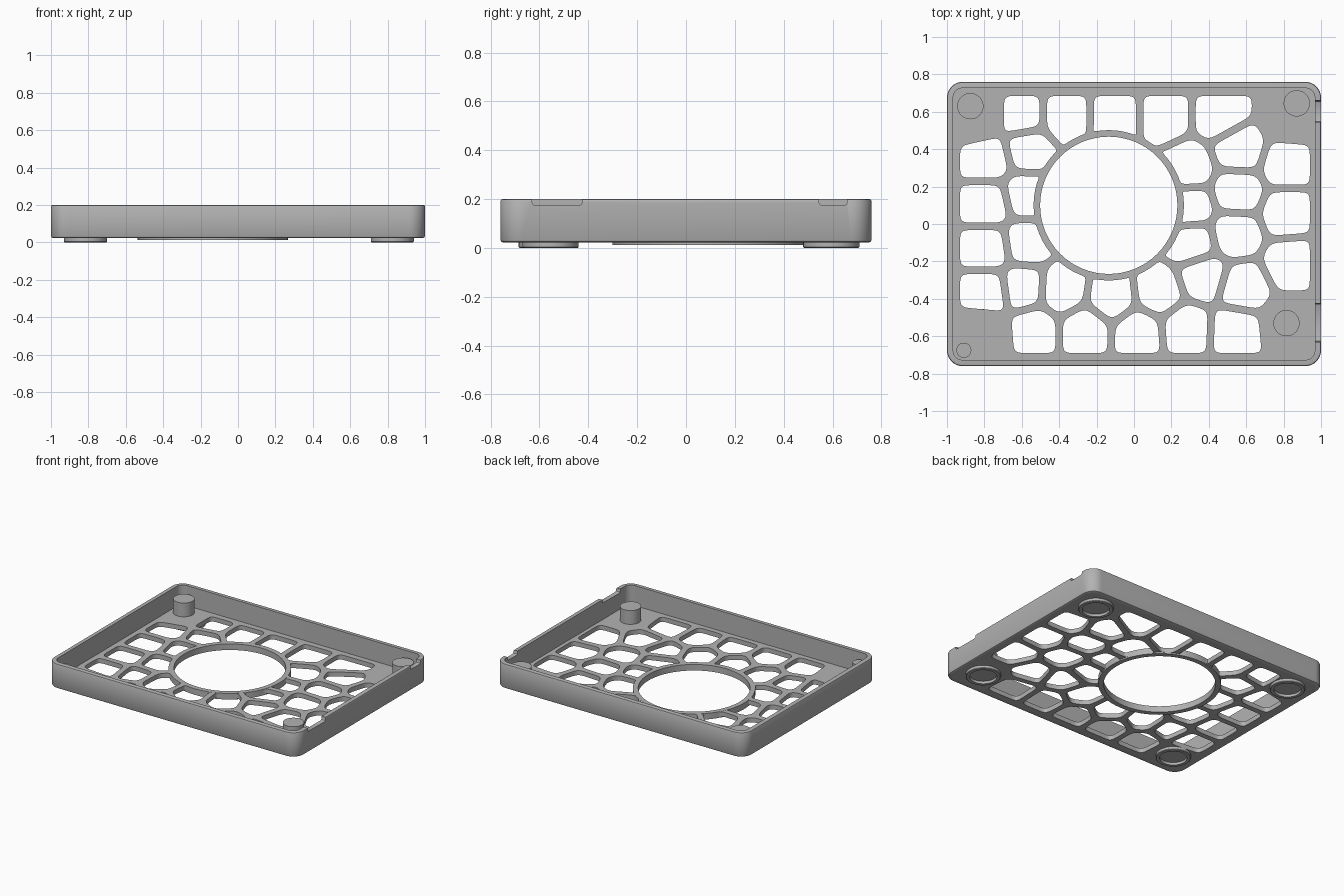
import bpy, bmesh, math
from mathutils import Vector

cube = bpy.data.objects.get("Cube")
if cube:
    bpy.data.objects.remove(cube, do_unlink=True)

grey = bpy.data.materials.new("plain grey")
grey.use_nodes = True
colour = (0.45, 0.45, 0.45, 1)
grey.diffuse_color = colour
grey.node_tree.nodes["Principled BSDF"].inputs["Base Color"].default_value = colour

HALF_X, HALF_Y, CORNER = 1.0, 0.76, 0.085
WALL, BOTTOM, FLOOR_TOP, RIM = 0.033, 0.022, 0.055, 0.2
FAN = Vector((-0.135, 0.1))
FAN_IN, FAN_OUT = 0.367, 0.402
WEB = 0.02  # half the width of the webs between openings


def finish(obj, angle=35):
    obj.data.materials.clear()
    obj.data.materials.append(grey)
    bpy.ops.object.select_all(action="DESELECT")
    obj.select_set(True)
    bpy.context.view_layer.objects.active = obj
    bpy.ops.object.shade_smooth_by_angle(angle=math.radians(angle))
    return obj


def loft(name, rings, closed=True):
    """Skin a list of equal point loops; the last joins the first."""
    bm = bmesh.new()
    loops = [[bm.verts.new(p) for p in ring] for ring in rings]
    n = len(loops[0])
    for a, b in zip(loops, loops[1:] + loops[:1] if closed else loops[1:]):
        for i in range(n):
            j = (i + 1) % n
            bm.faces.new((a[i], a[j], b[j], b[i]))
    if not closed:
        bm.faces.new(loops[0])
        bm.faces.new(loops[-1])
    bmesh.ops.recalc_face_normals(bm, faces=bm.faces)
    mesh = bpy.data.meshes.new(name)
    bm.to_mesh(mesh)
    bm.free()
    obj = bpy.data.objects.new(name, mesh)
    bpy.context.collection.objects.link(obj)
    return obj


def circle(centre, radius, count=64):
    return [Vector((centre[0] + radius * math.cos(math.tau * i / count),
                    centre[1] + radius * math.sin(math.tau * i / count)))
            for i in range(count)]


def lathe(name, centre, profile, closed=True):
    return finish(loft(name, [[(*p, z) for p in circle(centre, r)] for r, z in profile], closed))


def rounded_rect(inset, steps=10):
    r = CORNER - inset
    points = []
    for k, (sx, sy) in enumerate(((1, 1), (-1, 1), (-1, -1), (1, -1))):
        for i in range(steps + 1):
            a = (k + i / steps) * math.pi / 2
            points.append(Vector((sx * (HALF_X - CORNER) + r * math.cos(a),
                                  sy * (HALF_Y - CORNER) + r * math.sin(a))))
    return points


def clip(poly, point, normal):
    """Keep the part of a convex polygon behind a line."""
    out = []
    for a, b in zip(poly, poly[1:] + poly[:1]):
        da, db = (a - point).dot(normal), (b - point).dot(normal)
        if da <= 0:
            out.append(a)
        if da * db < 0:
            out.append(a.lerp(b, da / (da - db)))
    return out


def opening(seed, others):
    """One cell of the mesh floor, fitted round the fan ring and softened."""
    poly = [Vector(p) for p in ((-0.93, -0.69), (0.94, -0.69), (0.94, 0.685), (-0.93, 0.685))]
    for other in others:
        normal = (other - seed).normalized()
        poly = clip(poly, (seed + other) / 2 - normal * WEB, normal)
    inward = (FAN - seed).normalized()
    poly = clip(poly, FAN - inward * FAN_OUT * 0.88, inward)
    points = []
    for a, b in zip(poly, poly[1:] + poly[:1]):
        n = max(1, round((b - a).length / 0.012))
        points += [a.lerp(b, i / n) for i in range(n)]
    for p in points:
        if (p - FAN).length < FAN_OUT:
            p[:] = FAN + (p - FAN).normalized() * FAN_OUT
    for _ in range(10):
        points = [(points[i - 1] + 2 * p + points[(i + 1) % len(points)]) / 4
                  for i, p in enumerate(points)]
    return points


# Tray wall with softened edges
section = [(0.012, BOTTOM), (0.004, BOTTOM + 0.004), (0, BOTTOM + 0.012), (0, RIM - 0.008),
           (0.003, RIM - 0.002), (0.01, RIM), (WALL, RIM), (WALL, BOTTOM)]
wall = loft("tray_wall", [[(*p, z) for p in rounded_rect(inset)] for inset, z in section])

# Two shallow notches in the rim of the +x wall
for y0, y1 in ((-0.63, -0.425), (0.545, 0.66)):
    low, r = RIM - 0.026, 0.012
    shape = [(y0, RIM + 0.05), (y0, low + r), (y0 + r / 3, low + r / 3), (y0 + r, low),
             (y1 - r, low), (y1 - r / 3, low + r / 3), (y1, low + r), (y1, RIM + 0.05)]
    cutter = loft("notch_cutter", [[(x, y, z) for y, z in shape] for x in (0.9, 1.1)], False)
    cutter.hide_render = True
    cut = wall.modifiers.new("notch", "BOOLEAN")
    cut.operation, cut.solver, cut.object = "DIFFERENCE", "EXACT", cutter
    bpy.context.view_layer.objects.active = wall
    bpy.ops.object.modifier_apply(modifier=cut.name)
    bpy.data.objects.remove(cutter, do_unlink=True)
finish(wall)

# Cell centres of the floor mesh; the solid corners come last
cells = [
    (-.6, .58), (-.37, .58), (-.1, .58), (.16, .58), (.46, .58), (.56, .4),
    (-.78, .35), (-.78, .105), (-.78, -.13), (-.78, -.365),
    (-.57, .4), (-.58, .15), (-.58, -.1), (-.6, -.34), (-.38, -.35), (-.12, -.39),
    (.13, -.36), (.37, -.28), (.58, -.34), (.31, -.1), (.3, .09), (.29, .3),
    (.55, .17), (.54, -.05), (.82, .32), (.82, .06), (.84, -.21),
    (-.54, -.57), (-.26, -.57), (.02, -.58), (.28, -.56), (.54, -.57)]
corners = [(-.83, .58), (.84, .58), (-.8, -.59), (.84, -.54)]
seeds = [Vector(c) for c in cells + corners]

# Floor plate: filled outline with every opening left out
outlines = [rounded_rect(WALL), circle(FAN, (FAN_IN + FAN_OUT) / 2, 96)]
outlines += [opening(s, [o for o in seeds if o is not s]) for s in seeds[:len(cells)]]
curve = bpy.data.curves.new("floor_outline", "CURVE")
curve.dimensions, curve.fill_mode = "2D", "BOTH"
curve.extrude = (FLOOR_TOP - BOTTOM) / 2
for points in outlines:
    spline = curve.splines.new("POLY")
    spline.points.add(len(points) - 1)
    for target, p in zip(spline.points, points):
        target.co = (p.x, p.y, 0, 1)
    spline.use_cyclic_u = True
floor = bpy.data.objects.new("mesh_floor", curve)
bpy.context.collection.objects.link(floor)
floor.location.z = (FLOOR_TOP + BOTTOM) / 2
bpy.ops.object.select_all(action="DESELECT")
floor.select_set(True)
bpy.context.view_layer.objects.active = floor
bpy.ops.object.convert(target="MESH")
finish(bpy.context.view_layer.objects.active)

# Ring round the fan opening, standing a little proud underneath
lathe("fan_ring", FAN, [(FAN_IN, 0.012), (FAN_OUT, 0.012),
                        (FAN_OUT, FLOOR_TOP + 0.001), (FAN_IN, FLOOR_TOP + 0.001)])

# Posts inside the tray
for name, centre, radius in (("back_right_post", (-0.875, 0.63), 0.07),
                             ("back_left_post", (0.87, 0.645), 0.07),
                             ("front_left_post", (0.815, -0.53), 0.07),
                             ("front_right_post", (-0.91, -0.675), 0.04)):
    lathe(name, centre, [(radius, FLOOR_TOP - 0.01), (radius, 0.155)], False)

# Round feet with a recessed sole
for name, centre in (("front_right_foot", (-0.815, -0.57)), ("front_left_foot", (0.825, -0.555)),
                     ("back_right_foot", (-0.815, 0.595)), ("back_left_foot", (0.825, 0.595))):
    lathe(name, centre, [(0.115, BOTTOM + 0.005), (0.115, 0.004), (0.111, 0),
                         (0.09, 0), (0.09, BOTTOM - 0.003)], False)
